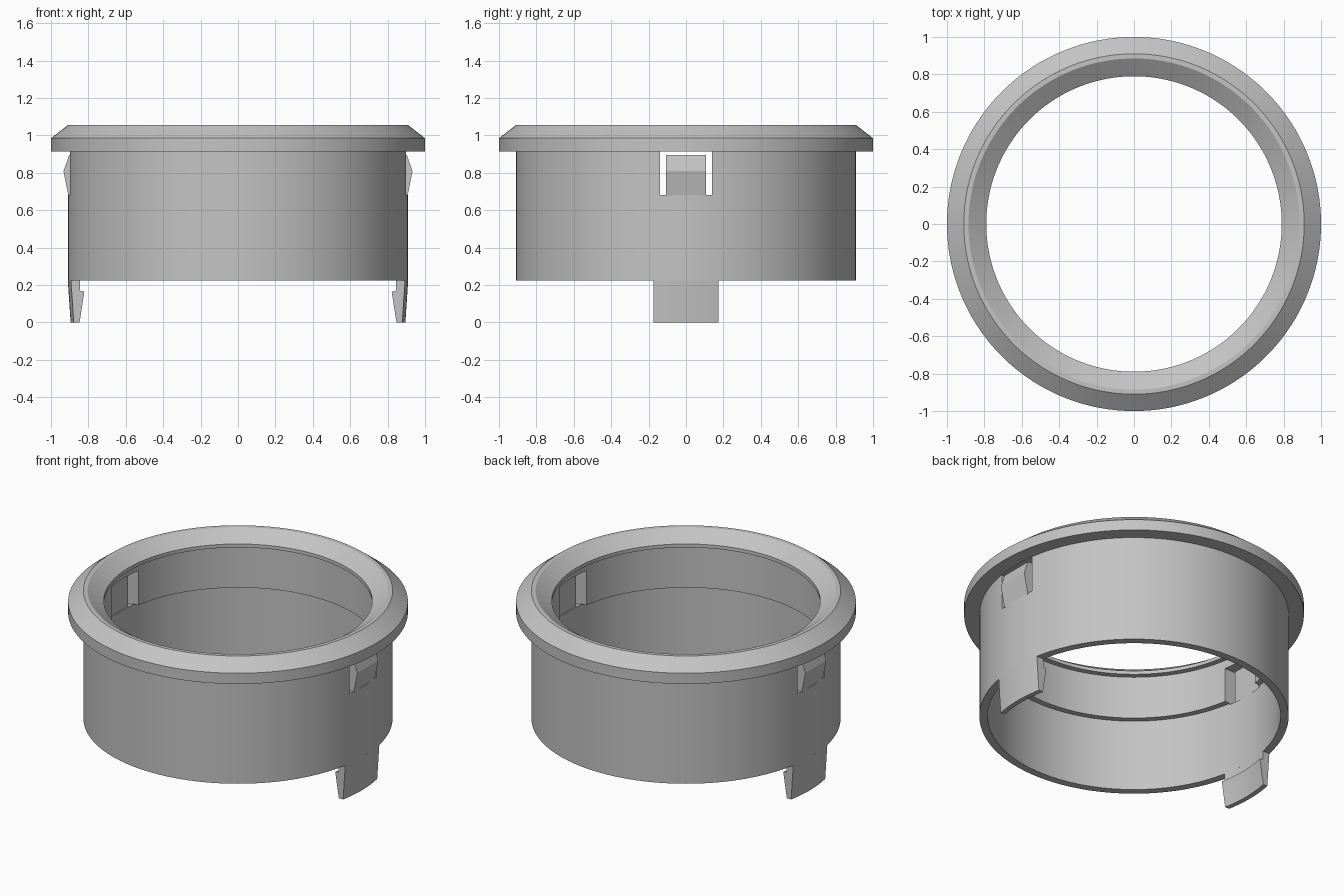
import bpy, bmesh, math

if "Cube" in bpy.data.objects:
    bpy.data.objects.remove(bpy.data.objects["Cube"], do_unlink=True)

grey = bpy.data.materials.new("plain_grey")
grey.use_nodes = True
COLOUR = (0.55, 0.55, 0.55, 1)
grey.diffuse_color = COLOUR
grey.node_tree.nodes["Principled BSDF"].inputs["Base Color"].default_value = COLOUR


def loft(name, sections, closed=False):
    """Skin a row of matching closed cross-sections; cap the ends if open."""
    bm = bmesh.new()
    rows = [[bm.verts.new(p) for p in sec] for sec in sections]
    n = len(rows[0])
    pairs = list(zip(rows, rows[1:]))
    if closed:
        pairs.append((rows[-1], rows[0]))
    for a, b in pairs:
        for i in range(n):
            j = (i + 1) % n
            bm.faces.new((a[i], a[j], b[j], b[i]))
    if not closed:
        bm.faces.new(rows[0])
        bm.faces.new(rows[-1])
    bmesh.ops.recalc_face_normals(bm, faces=bm.faces)
    mesh = bpy.data.meshes.new(name)
    bm.to_mesh(mesh)
    bm.free()
    mesh.materials.append(grey)
    obj = bpy.data.objects.new(name, mesh)
    bpy.context.collection.objects.link(obj)
    return obj


def activate(obj):
    bpy.ops.object.select_all(action='DESELECT')
    obj.select_set(True)
    bpy.context.view_layer.objects.active = obj


def smooth(obj):
    activate(obj)
    bpy.ops.object.shade_smooth_by_angle(angle=math.radians(25))


def prism(name, side, profile, half):
    """Straight extrusion of an x-z profile along y."""
    return loft(name, [[(side * x, y, z) for x, z in profile] for y in (-half, half)])


# Ring body: sleeve, flange with chamfer, sloped lip and stepped bore
ring_profile = [(0.91, 0.225), (0.91, 0.915), (1.0, 0.915), (1.0, 0.985),
                (0.91, 1.055), (0.885, 1.055), (0.79, 0.99), (0.79, 0.967),
                (0.825, 0.967), (0.825, 0.69), (0.862, 0.69), (0.862, 0.225)]
STEPS = 160
angles = [math.tau * (i + 0.5) / STEPS for i in range(STEPS)]
body = loft("ring_body", [[(r * math.cos(a), r * math.sin(a), z)
                           for r, z in ring_profile] for a in angles], closed=True)

# Windows cut through the sleeve on both sides
window = [(0.7, 0.682), (0.97, 0.682), (0.97, 0.913), (0.7, 0.913)]
for side in (1, -1):
    cutter = prism("window_cutter", side, window, 0.138)
    cutter.hide_render = True
    mod = body.modifiers.new("window", 'BOOLEAN')
    mod.operation = 'DIFFERENCE'
    mod.solver = 'EXACT'
    mod.object = cutter
    activate(body)
    bpy.ops.object.modifier_apply(modifier=mod.name)
    bpy.data.objects.remove(cutter, do_unlink=True)
smooth(body)

# Snap catches in the windows and hooked legs below the sleeve
catch = [(0.865, 0.675), (0.906, 0.675), (0.933, 0.81), (0.903, 0.895), (0.865, 0.895)]
leg = [(0.91, 0.225), (0.895, 0.0), (0.865, 0.0),
       (0.84, 0.165), (0.862, 0.17), (0.862, 0.225)]
LEG_HALF = 0.175
for side, label in ((1, "left"), (-1, "right")):
    prism(label + "_catch", side, catch, 0.107)
    widths = [LEG_HALF * (i / 6 - 1) for i in range(13)]
    smooth(loft(label + "_leg", [[(side * math.sqrt(r * r - y * y), y, z)
                                  for r, z in leg] for y in widths]))
